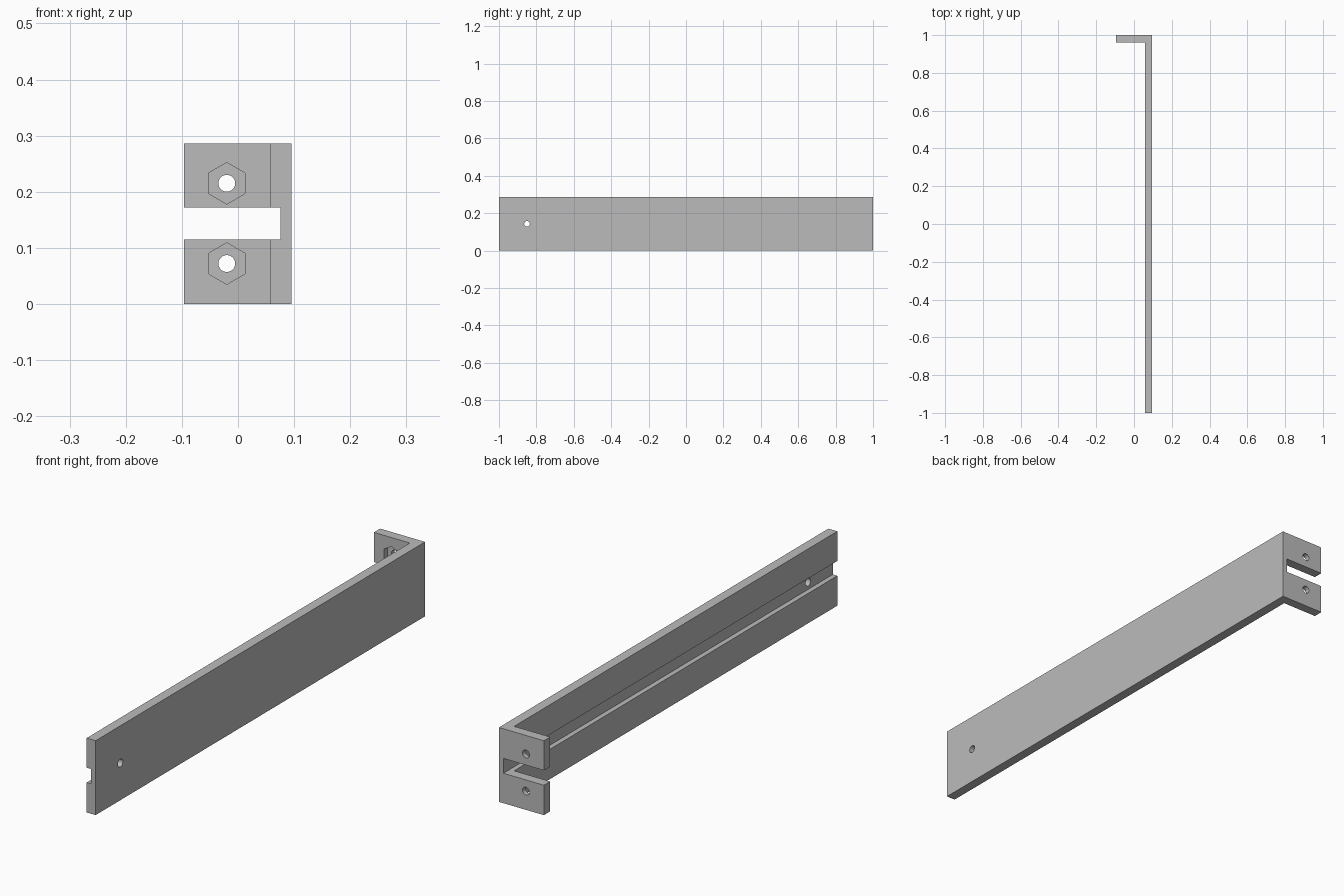
import bpy, bmesh, math
from mathutils import Vector

cube = bpy.data.objects.get("Cube")
if cube:
    bpy.data.objects.remove(cube, do_unlink=True)

grey = bpy.data.materials.new("plain grey")
grey.use_nodes = True
grey.diffuse_color = (0.5, 0.5, 0.5, 1)
grey.node_tree.nodes["Principled BSDF"].inputs["Base Color"].default_value = (0.5, 0.5, 0.5, 1)

HEIGHT, MID = 0.286, 0.143
OUTER, INNER, TIP = 0.095, 0.057, -0.096
FLANGE_Y = 0.962


def prism(name, points, sweep):
    """Solid made by sweeping a planar outline along a vector."""
    bm = bmesh.new()
    face = bm.faces.new([bm.verts.new(p) for p in points])
    swept = bmesh.ops.extrude_face_region(bm, geom=[face])["geom"]
    bmesh.ops.translate(bm, vec=Vector(sweep),
                        verts=[g for g in swept if isinstance(g, bmesh.types.BMVert)])
    bmesh.ops.recalc_face_normals(bm, faces=bm.faces)
    mesh = bpy.data.meshes.new(name)
    bm.to_mesh(mesh)
    bm.free()
    mesh.materials.append(grey)
    obj = bpy.data.objects.new(name, mesh)
    bpy.context.collection.objects.link(obj)
    return obj


def ring(radius, sides):
    """Regular polygon with a corner pointing up."""
    angles = [math.pi / 2 + math.tau * i / sides for i in range(sides)]
    return [(radius * math.cos(a), radius * math.sin(a)) for a in angles]


def cut(target, cutter):
    cutter.hide_render = True
    mod = target.modifiers.new(cutter.name, "BOOLEAN")
    mod.operation = "DIFFERENCE"
    mod.solver = "EXACT"
    mod.object = cutter
    bpy.context.view_layer.objects.active = target
    bpy.ops.object.modifier_apply(modifier=mod.name)
    bpy.data.objects.remove(cutter, do_unlink=True)


# L-shaped bracket: long bar with a short flange at the back
outline = [(OUTER, -1), (OUTER, 1), (TIP, 1), (TIP, FLANGE_Y), (INNER, FLANGE_Y), (INNER, -1)]
bracket = prism("slotted_bracket", [(x, y, 0) for x, y in outline], (0, 0, HEIGHT))

# Groove along the bar, running out through the flange as a slot
slot = [(-0.2, 0.115), (0.076, 0.115), (0.076, 0.172), (-0.2, 0.172)]
cut(bracket, prism("slot_cutter", [(x, -1.1, z) for x, z in slot], (0, 2.2, 0)))

# Flange bolt holes with hexagonal nut pockets on the inner face
for z in (0.072, 0.215):
    cut(bracket, prism("bolt_cutter",
                       [(u - 0.02, 0.9, v + z) for u, v in ring(0.015, 32)], (0, 0.2, 0)))
    cut(bracket, prism("nut_cutter",
                       [(u - 0.02, 0.94, v + z) for u, v in ring(0.037, 6)], (0, 0.041, 0)))

# Cross hole near the free end of the bar
cut(bracket, prism("cross_hole_cutter",
                   [(0, u - 0.85, v + MID) for u, v in ring(0.015, 32)], (0.2, 0, 0)))

# Smooth the hole walls, keep all edges sharp
bpy.ops.object.select_all(action="DESELECT")
bracket.select_set(True)
bpy.context.view_layer.objects.active = bracket
bpy.ops.object.shade_smooth_by_angle(angle=math.radians(30))
